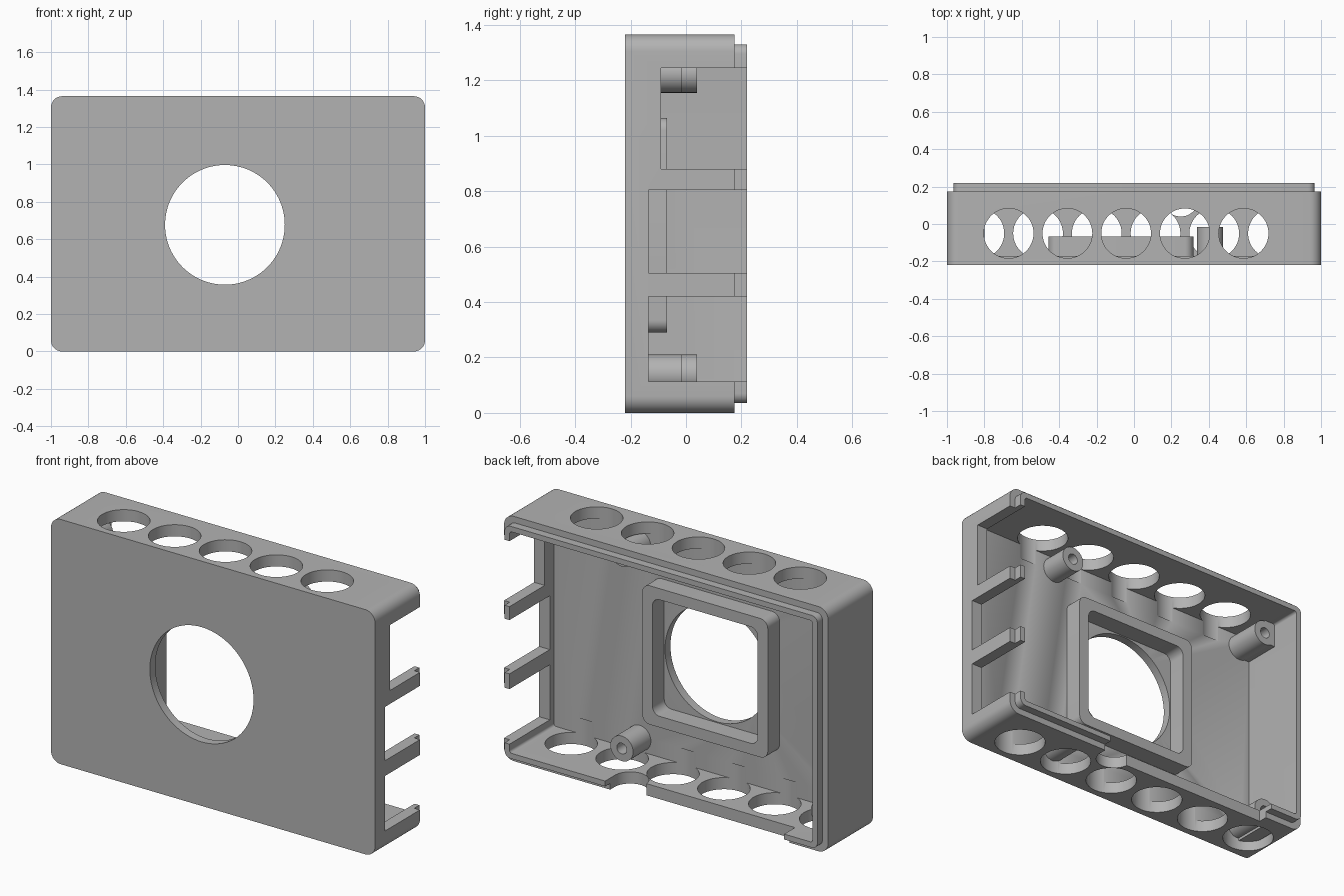
import bpy, bmesh, math
from mathutils import Matrix

cube = bpy.data.objects.get("Cube")
if cube:
    bpy.data.objects.remove(cube, do_unlink=True)

grey = bpy.data.materials.new("mid grey plastic")
grey.use_nodes = True
COLOUR = (0.45, 0.45, 0.45, 1)
grey.diffuse_color = COLOUR
grey.node_tree.nodes["Principled BSDF"].inputs["Base Color"].default_value = COLOUR

H = 1.365            # case height
FRONT, RIM, BACK = -0.22, 0.175, 0.22
FLOOR = -0.172       # inside of the front panel
WALL, STEP = 0.065, 0.035


def new_object(name, bm):
    bmesh.ops.recalc_face_normals(bm, faces=bm.faces)
    mesh = bpy.data.meshes.new(name)
    bm.to_mesh(mesh)
    bm.free()
    mesh.materials.append(grey)
    ob = bpy.data.objects.new(name, mesh)
    bpy.context.collection.objects.link(ob)
    return ob


def plate(name, x, z, y, r=0):
    """Rounded rectangle in x and z, extruded along y."""
    corners = [(x[1], z[1], 0), (x[0], z[1], 90), (x[0], z[0], 180), (x[1], z[0], 270)]
    points = []
    for i, (cx, cz, start) in enumerate(corners):
        sx, sz = (-1 if i in (0, 3) else 1), (-1 if i < 2 else 1)
        for k in range(9 if r else 1):
            a = math.radians(start + k * 11.25)
            points.append((cx + sx * r + r * math.cos(a), y[0], cz + sz * r + r * math.sin(a)))
    bm = bmesh.new()
    face = bm.faces.new([bm.verts.new(p) for p in points])
    top = bmesh.ops.extrude_face_region(bm, geom=[face])["geom"]
    verts = [v for v in top if isinstance(v, bmesh.types.BMVert)]
    bmesh.ops.translate(bm, verts=verts, vec=(0, y[1] - y[0], 0))
    return new_object(name, bm)


def rod(name, centre, r, length, axis, segments=48):
    bm = bmesh.new()
    turn = Matrix.Rotation(math.pi / 2, 4, "X") if axis == "y" else Matrix()
    bmesh.ops.create_cone(bm, cap_ends=True, segments=segments, radius1=r, radius2=r,
                          depth=length, matrix=Matrix.Translation(centre) @ turn)
    return new_object(name, bm)


def combine(ob, others, operation):
    """Boolean every helper into the object, then drop the helpers."""
    for other in others:
        other.hide_render = True
        mod = ob.modifiers.new("bool", "BOOLEAN")
        mod.operation, mod.solver, mod.object = operation, "EXACT", other
    bpy.context.view_layer.update()
    graph = bpy.context.evaluated_depsgraph_get()
    mesh = bpy.data.meshes.new_from_object(ob.evaluated_get(graph))
    ob.modifiers.clear()
    ob.data = mesh
    for other in others:
        bpy.data.objects.remove(other, do_unlink=True)


# Case shell with a stepped lip on the open back
case = plate("case_shell", (-1, 1), (0, H), (FRONT, RIM), 0.06)
lip = plate("lip", (STEP - 1, 1 - STEP), (STEP, H - STEP), (RIM - 0.05, BACK), 0.035)
combine(case, [lip], "UNION")
cuts = [plate("cavity", (WALL - 1, 1 - WALL), (WALL, H - WALL), (FLOOR, 0.4), 0.015)]

# Round window in the front
WX, WZ = -0.07, 0.677
cuts.append(rod("window", (WX, FRONT, WZ), 0.32, 0.3, "y", 96))

# Vent rows, offset by half a pitch between top and bottom
PITCH = 0.314
for i in range(5):
    cuts.append(rod("top_vent", (-0.67 + i * PITCH, -0.05, H), 0.133, 0.3, "z"))
for i in range(6):
    cuts.append(rod("bottom_vent", (-0.827 + i * PITCH, -0.05, 0), 0.133, 0.3, "z"))

# Port openings through the left side
for low, high, depth in ((0.113, 0.42, -0.135), (0.505, 0.805, -0.135), (0.88, 1.245, -0.09)):
    cuts.append(plate("port", (0.85, 1.2), (low, high), (depth, 0.4)))

# Connector recess and round socket notch in the bottom edge
cuts.append(plate("recess", (-0.76, 0.25), (-0.1, 0.1), (0.125, 0.4)))
cuts.append(rod("socket", (0.25, 0.135, 0), 0.095, 0.25, "z"))
cuts.append(plate("socket_mouth", (0.155, 0.345), (-0.1, 0.1), (0.135, 0.4)))
combine(case, cuts, "DIFFERENCE")

# Square frame behind the window
frame = plate("window_frame", (WX - 0.387, WX + 0.387), (WZ - 0.387, WZ + 0.387),
              (FLOOR - 0.01, -0.068), 0.045)
combine(frame, [plate("opening", (WX - 0.325, WX + 0.325), (WZ - 0.325, WZ + 0.325),
                      (-0.4, 0.1), 0.045)], "DIFFERENCE")
parts = [case, frame]

# Board standoffs; the taller pair is tied into the right wall
for place, z, wall_z in (("lower", 0.14, (WALL - 0.01, 0.2)),
                         ("upper", H - 0.14, (H - 0.2, H - WALL + 0.01))):
    for side, x, top in (("left", 0.407, -0.015), ("right", -0.868, 0.04)):
        length = top - FLOOR + 0.01
        post = rod(f"{place}_{side}_standoff", (x, top - length / 2, z), 0.07, length, "y")
        if side == "right":
            block = plate("tie", (-0.95, x), wall_z, (FLOOR - 0.01, top))
            combine(post, [block], "UNION")
        combine(post, [rod("screw_hole", (x, 0, z), 0.03, 2 * -FLOOR, "y", 32)], "DIFFERENCE")
        parts.append(post)

# Smooth curves, sharp edges
bpy.ops.object.select_all(action="DESELECT")
for ob in parts:
    ob.select_set(True)
bpy.context.view_layer.objects.active = case
bpy.ops.object.shade_smooth_by_angle(angle=math.radians(30))
